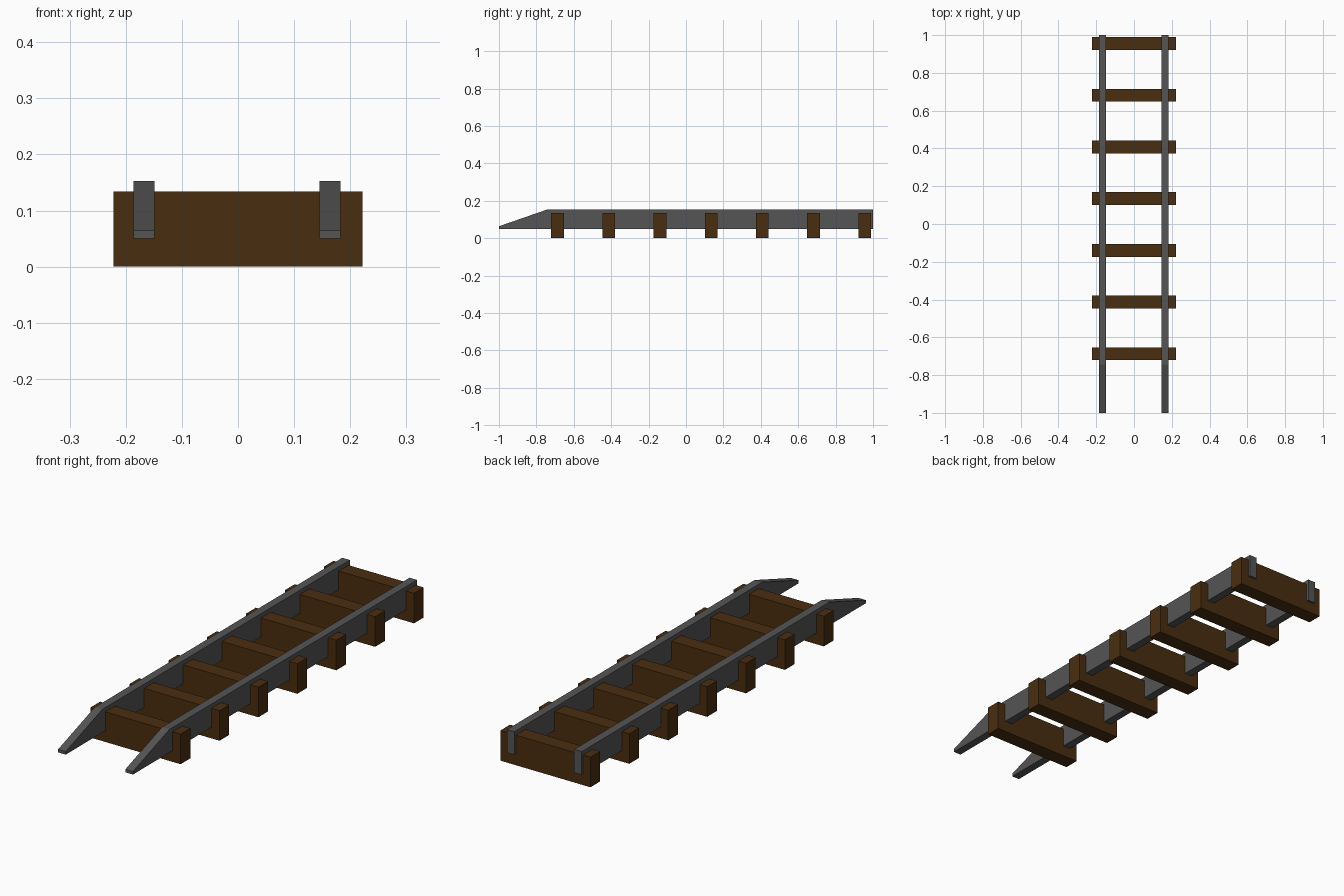
import bpy

if "Cube" in bpy.data.objects:
    bpy.data.objects.remove(bpy.data.objects["Cube"])


def material(name, rgb):
    m = bpy.data.materials.new(name)
    m.diffuse_color = (*rgb, 1)
    m.use_nodes = True
    m.node_tree.nodes["Principled BSDF"].inputs["Base Color"].default_value = m.diffuse_color
    return m


wood = material("dark_wood", (0.068, 0.027, 0.005))
steel = material("grey_steel", (0.09, 0.09, 0.09))


def prism(name, profile, x0, x1, mat):
    """Extrude a (y, z) profile along x."""
    n = len(profile)
    verts = [(x, y, z) for x in (x0, x1) for y, z in profile]
    faces = [tuple(reversed(range(n))), tuple(range(n, 2 * n))]
    faces += [(i, (i + 1) % n, (i + 1) % n + n, i + n) for i in range(n)]
    mesh = bpy.data.meshes.new(name)
    mesh.from_pydata(verts, [], faces)
    mesh.materials.append(mat)
    obj = bpy.data.objects.new(name, mesh)
    bpy.context.collection.objects.link(obj)
    return obj


# Evenly spaced wooden sleepers
for i in range(7):
    y = -0.687 + i * 0.2738
    prism(f"sleeper_{i + 1}",
          [(y - 0.034, 0), (y + 0.034, 0), (y + 0.034, 0.134), (y - 0.034, 0.134)],
          -0.222, 0.222, wood)

# Two rails with a ramped front end
rail = [(-1, 0.05), (1, 0.05), (1, 0.153), (-0.743, 0.153), (-1, 0.064)]
for name, x in (("left_rail", -0.1675), ("right_rail", 0.164)):
    prism(name, rail, x - 0.0185, x + 0.0185, steel)
